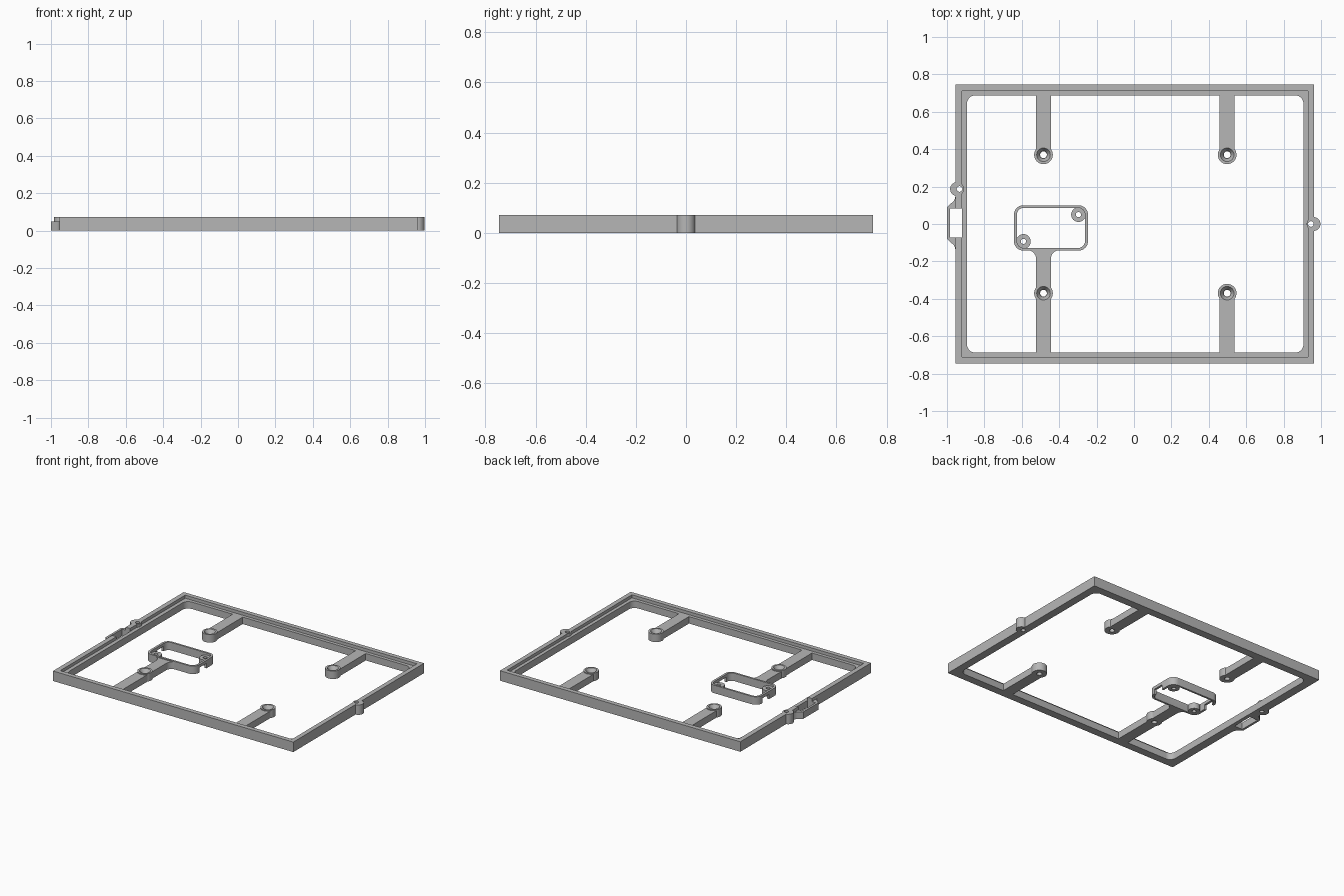
import bpy
import bmesh
from math import cos, sin, pi

if "Cube" in bpy.data.objects:
    bpy.data.objects.remove(bpy.data.objects["Cube"], do_unlink=True)

grey = bpy.data.materials.new("plain_grey")
grey.use_nodes = True
COLOUR = (0.47, 0.47, 0.47, 1)
grey.diffuse_color = COLOUR
grey.node_tree.nodes["Principled BSDF"].inputs["Base Color"].default_value = COLOUR

HEIGHT, LEDGE, BOSS = 0.072, 0.05, 0.057
BELOW, ABOVE = -0.05, 0.15          # through-cut range


def arc(cx, cy, r, start, end, steps=8):
    return [(cx + r * cos(start + (end - start) * i / steps),
             cy + r * sin(start + (end - start) * i / steps)) for i in range(steps + 1)]


def rounded(x0, x1, y0, y1, r):
    corners = [(x1 - r, y1 - r), (x0 + r, y1 - r), (x0 + r, y0 + r), (x1 - r, y0 + r)]
    pts = []
    for i, (cx, cy) in enumerate(corners):
        pts += arc(cx, cy, r, i * pi / 2, (i + 1) * pi / 2)
    return pts


def rect(x0, x1, y0, y1):
    return [(x0, y0), (x1, y0), (x1, y1), (x0, y1)]


def add_mesh(name, bm):
    bmesh.ops.recalc_face_normals(bm, faces=bm.faces)
    mesh = bpy.data.meshes.new(name)
    bm.to_mesh(mesh)
    bm.free()
    mesh.materials.append(grey)
    ob = bpy.data.objects.new(name, mesh)
    bpy.context.collection.objects.link(ob)
    return ob


def prism(name, pts, z0, z1):
    bm = bmesh.new()
    face = bm.faces.new([bm.verts.new((x, y, z0)) for x, y in pts])
    new = bmesh.ops.extrude_face_region(bm, geom=[face])["geom"]
    bmesh.ops.translate(bm, vec=(0, 0, z1 - z0),
                        verts=[v for v in new if isinstance(v, bmesh.types.BMVert)])
    return add_mesh(name, bm)


def cone(name, x, y, r0, r1, z0, z1):
    bm = bmesh.new()
    bmesh.ops.create_cone(bm, cap_ends=True, segments=32, radius1=r0, radius2=r1, depth=z1 - z0)
    bmesh.ops.translate(bm, vec=(x, y, (z0 + z1) / 2), verts=bm.verts)
    return add_mesh(name, bm)


def combine(ob, tool, operation="DIFFERENCE"):
    """Boolean the tool into the object, bake the result, drop the tool."""
    mod = ob.modifiers.new("boolean", "BOOLEAN")
    mod.operation, mod.object, mod.solver = operation, tool, "EXACT"
    bpy.context.view_layer.update()
    graph = bpy.context.evaluated_depsgraph_get()
    mesh = bpy.data.meshes.new_from_object(ob.evaluated_get(graph))
    ob.modifiers.clear()
    ob.data = mesh
    bpy.data.objects.remove(tool, do_unlink=True)


def cut(ob, pts, z0=BELOW, z1=ABOVE):
    combine(ob, prism("cutter", pts, z0, z1))


def drill(ob, x, y, r):
    combine(ob, cone("cutter", x, y, r, r, BELOW, ABOVE))


# Rectangular frame with a recessed ledge and rounded opening
frame = prism("frame", rect(-0.955, 0.963, -0.745, 0.745), 0, HEIGHT)
cut(frame, rect(-0.92, 0.93, -0.712, 0.712), LEDGE)
cut(frame, rounded(-0.893, 0.906, -0.688, 0.688, 0.045))

# Latch loop on the right side, with its slot
latch = ([(-0.93, 0.14)] + arc(-1.0, 0.15, 0.045, 0, -pi / 3, 5) + [(-1.0, 0.09)]
         + [(-1.0, -0.08)] + arc(-1.0, -0.14, 0.045, pi / 3, 0, 5) + [(-0.93, -0.13)])
combine(frame, prism("latch", latch, 0, LEDGE), "UNION")
cut(frame, rect(-0.984, -0.92, -0.072, 0.083))

# Pin ears on both sides
for x, y, hole_x in [(-0.946, 0.187, -0.933), (0.96, 0, 0.946)]:
    combine(frame, cone("ear", x, y, 0.037, 0.037, 0, HEIGHT), "UNION")
    drill(frame, hole_x, y, 0.015)

# Four support arms with countersunk bosses
arms = {}
for end, s in [("front", -1), ("back", 1)]:
    for side, x in [("right", -0.484), ("left", 0.498)]:
        arm = prism(side + "_" + end + "_arm",
                    rect(x - 0.04, x + 0.04, *sorted((s * 0.37, s * 0.688))), 0, LEDGE)
        combine(arm, cone("boss", x, s * 0.37, 0.05, 0.05, 0, BOSS), "UNION")
        arms[side, end] = arm

# Flared link from the right front arm to the bracket
X, TOP, R = -0.484, -0.14, 0.045
link = ([(X + 0.04, -0.37)] + arc(X + 0.04 + R, TOP - R, R, pi, pi / 2)
        + arc(X - 0.04 - R, TOP - R, R, pi / 2, 0) + [(X - 0.04, -0.37)])
combine(arms["right", "front"], prism("link", link, 0, LEDGE), "UNION")

for (side, end), arm in arms.items():
    x, y = (X if side == "right" else 0.498), (-0.37 if end == "front" else 0.37)
    combine(arm, cone("cutter", x, y, 0.02, 0.037, 0.03, BOSS + 0.001))
    drill(arm, x, y, 0.018)

# Rounded bracket with two corner tabs and side notches
bracket = prism("bracket", rounded(-0.642, -0.246, -0.142, 0.1, 0.05), 0, BOSS)
cut(bracket, rounded(-0.626, -0.262, -0.128, 0.086, 0.036))
cut(bracket, rect(-0.3, -0.2, -0.085, -0.01), BELOW, 0.035)
cut(bracket, rect(-0.7, -0.6, -0.03, 0.045), BELOW, 0.035)
for x, y in [(-0.297, 0.05), (-0.591, -0.093)]:
    combine(bracket, cone("tab", x, y, 0.039, 0.039, 0, 0.042), "UNION")
    drill(bracket, x, y, 0.014)

# Smooth the round walls, keep the edges sharp
for ob in [frame, bracket, *arms.values()]:
    bpy.ops.object.select_all(action="DESELECT")
    ob.select_set(True)
    bpy.context.view_layer.objects.active = ob
    bpy.ops.object.shade_smooth_by_angle(angle=pi / 6)
